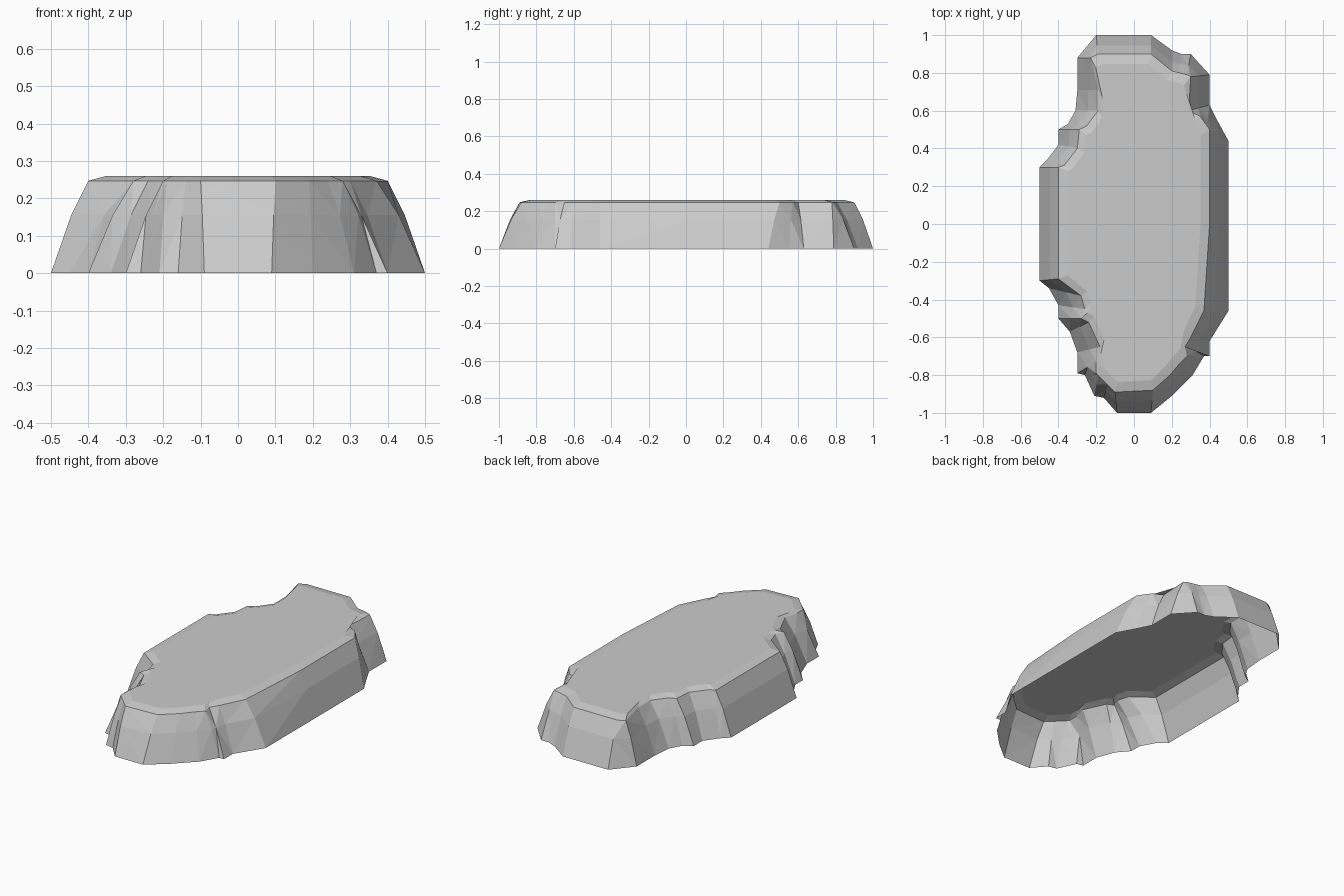
import bpy, bmesh

# Ground outline, clockwise from the back left corner
base = [(-.20, 1), (.09, 1), (.20, .92), (.25, .90), (.30, .90), (.40, .79),
        (.40, .63), (.44, .55), (.50, .44), (.50, 0), (.50, -.46), (.40, -.62),
        (.40, -.70), (.37, -.70), (.31, -.80), (.20, -.91), (.09, -1), (-.09, -1),
        (-.16, -.92), (-.21, -.91), (-.26, -.80), (-.30, -.79), (-.30, -.68), (-.34, -.57),
        (-.40, -.50), (-.40, -.43), (-.45, -.34), (-.50, -.30), (-.50, .30), (-.46, .34),
        (-.40, .42), (-.40, .50), (-.35, .53), (-.31, .60), (-.30, .71), (-.30, .88)]

# Upper rim, point for point above the ground outline
rim = [(-.19, .90), (.09, .90), (.20, .81), (.24, .80), (.28, .79), (.30, .78),
       (.29, .60), (.35, .57), (.40, .50), (.40, 0), (.37, -.46), (.30, -.60),
       (.27, -.65), (.28, -.70), (.24, -.74), (.19, -.80), (.10, -.88), (-.10, -.89),
       (-.14, -.85), (-.19, -.80), (-.20, -.79), (-.20, -.73), (-.18, -.65), (-.24, -.52),
       (-.28, -.50), (-.26, -.45), (-.28, -.38), (-.40, -.29), (-.40, .30), (-.37, .31),
       (-.30, .40), (-.29, .50), (-.25, .52), (-.19, .60), (-.19, .71), (-.23, .88)]

bm = bmesh.new()


def ring(points, z):
    return [bm.verts.new((x, y, z)) for x, y in points]


def bridge(low, high):
    n = len(low)
    for i in range(n):
        j = (i + 1) % n
        bm.faces.new((low[i], high[i], high[j], low[j]))


# Sloping walls with a slight bulge, a soft crown bevel and a nearly flat top
middle = [(a + (c - a) * .54, b + (d - b) * .54) for (a, b), (c, d) in zip(base, rim)]
crown = [(x * .88, y * .94) for x, y in rim]
rings = [ring(base, 0), ring(middle, .155), ring(rim, .247), ring(crown, .26)]
for low, high in zip(rings, rings[1:]):
    bridge(low, high)
top = bm.faces.new(list(reversed(rings[-1])))

# The underside stays open; split the facets like chipped rock
bmesh.ops.triangulate(bm, faces=bm.faces[:])
bm.normal_update()

mesh = bpy.data.meshes.new("rock_slab")
bm.to_mesh(mesh)
bm.free()
slab = bpy.data.objects.new("rock_slab", mesh)
bpy.context.collection.objects.link(slab)
